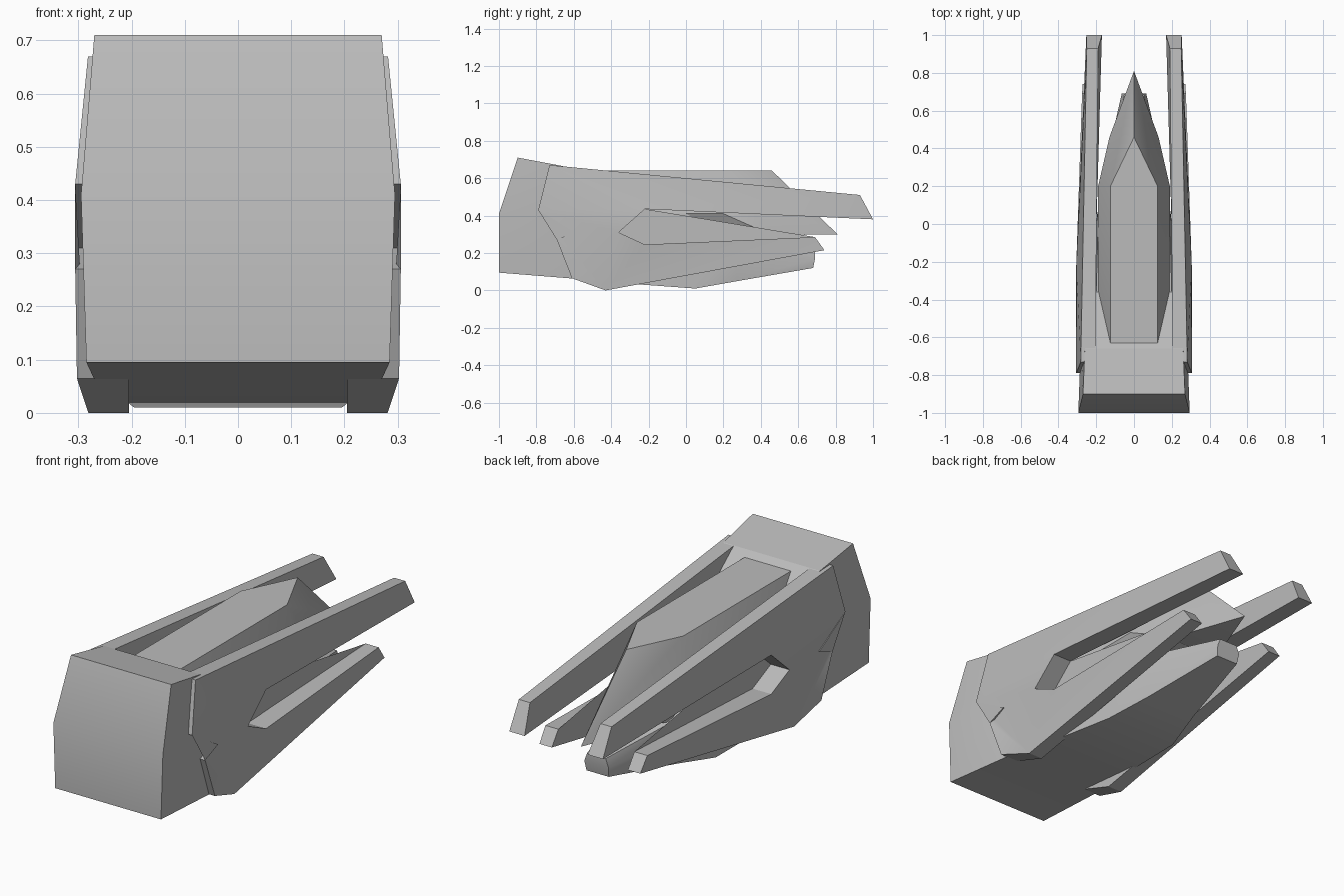
import bpy
import bmesh
import math

cube = bpy.data.objects.get("Cube")
if cube:
    bpy.data.objects.remove(cube, do_unlink=True)

# Single hull colour
grey = bpy.data.materials.new("hull_grey")
grey.use_nodes = True
colour = (0.5, 0.5, 0.5, 1)
grey.diffuse_color = colour
for node in grey.node_tree.nodes:
    if node.type == 'BSDF_PRINCIPLED':
        node.inputs["Base Color"].default_value = colour


def finish(bm, name, mirror=False):
    """Turn a bmesh into a named, shaded object."""
    bmesh.ops.recalc_face_normals(bm, faces=bm.faces[:])
    mesh = bpy.data.meshes.new(name)
    bm.to_mesh(mesh)
    bm.free()
    mesh.materials.append(grey)
    obj = bpy.data.objects.new(name, mesh)
    bpy.context.collection.objects.link(obj)
    if mirror:
        obj.modifiers.new("mirror", 'MIRROR')
    bpy.ops.object.select_all(action='DESELECT')
    obj.select_set(True)
    bpy.context.view_layer.objects.active = obj
    bpy.ops.object.shade_smooth_by_angle(angle=math.radians(25))
    return obj


def hull(name, half_points):
    """Convex solid from points and their reflections in x."""
    bm = bmesh.new()
    for x, y, z in half_points:
        for sx in {x, -x}:
            bm.verts.new((sx, y, z))
    result = bmesh.ops.convex_hull(bm, input=bm.verts[:])
    loose = [v for v in bm.verts if not v.link_faces]
    bmesh.ops.delete(bm, geom=loose, context='VERTS')
    bmesh.ops.dissolve_limit(bm, angle_limit=0.01, verts=bm.verts[:], edges=bm.edges[:])
    return finish(bm, name)


# Main body: blunt nose, sloping deck and tapering keel (bottom, middle, top)
sections = [
    [(.285, -1, .095), (.295, -1, .41), (.27, -.9, .71)],
    [(.27, -.6, .063), (.28, -.6, .41), (.26, -.66, .665)],
    [(.23, -.32, .037), (.2, -.36, .3), (.2, -.36, .42)],
    [(.195, .05, .01), (.2, 0, .3), (.19, 0, .41)],
    [(.14, .27, .049), (.16, .27, .2), (.145, .27, .27)],
    [(.06, .68, .12), (.065, .69, .17), (.05, .69, .21)],
]
bm = bmesh.new()
rings = []
for half in sections:
    ring = half + [(-x, y, z) for x, y, z in reversed(half)]
    rings.append([bm.verts.new(p) for p in ring])
for a, b in zip(rings, rings[1:]):
    for i in range(6):
        j = (i + 1) % 6
        bm.faces.new((a[i], a[j], b[j], b[i]))
for ring in (rings[0], rings[-1]):
    bm.faces.new((ring[0], ring[1], ring[4], ring[5]))
    bm.faces.new((ring[1], ring[2], ring[3], ring[4]))
finish(bm, "main_body")

# Canopy: flat-topped spine with a pointed sloping tail
hull("canopy", [
    (.125, -.65, .64), (.125, .2, .64), (0, .46, .64),
    (.19, -.46, .41), (.19, .2, .41), (.13, .46, .295), (0, .81, .3),
])

# Inner core joining the canopy and keel
hull("inner_core", [(.12, y, z) for y, z in
                    [(-.1, .41), (.2, .41), (.43, .295), (.27, .25), (-.1, .2)]])

# Side plates: notched front, long slot, upper and lower prongs
profile = [
    (-.79, .43), (-.73, .67), (.93, .51), (1, .38), (-.22, .435),
    (-.36, .31), (-.22, .245), (.69, .285), (.74, .215), (-.43, 0),
    (-.61, .065), (-.69, .27), (-.59, .31),
]


def outer_x(y, z):
    x = .306 - .035 * (max(y + .3, 0) / 1.05) ** 2
    x -= .1 * max(z - .43, 0)
    return x - .33 * max(.075 - z, 0)


def inner_x(y, z):
    if y > .95:
        return .17
    return .19 if z > .35 and y > 0 else .205


bm = bmesh.new()
outer = [bm.verts.new((outer_x(y, z), y, z)) for y, z in profile]
inner = [bm.verts.new((inner_x(y, z), y, z)) for y, z in profile]
for side in (outer, inner):
    bm.faces.new(side[:5])
    bm.faces.new([side[0]] + side[4:])
for i in range(len(profile)):
    j = (i + 1) % len(profile)
    bm.faces.new((outer[i], outer[j], inner[j], inner[i]))
bmesh.ops.triangulate(bm, faces=[f for f in bm.faces if len(f.verts) > 4])
finish(bm, "side_plates", mirror=True)
